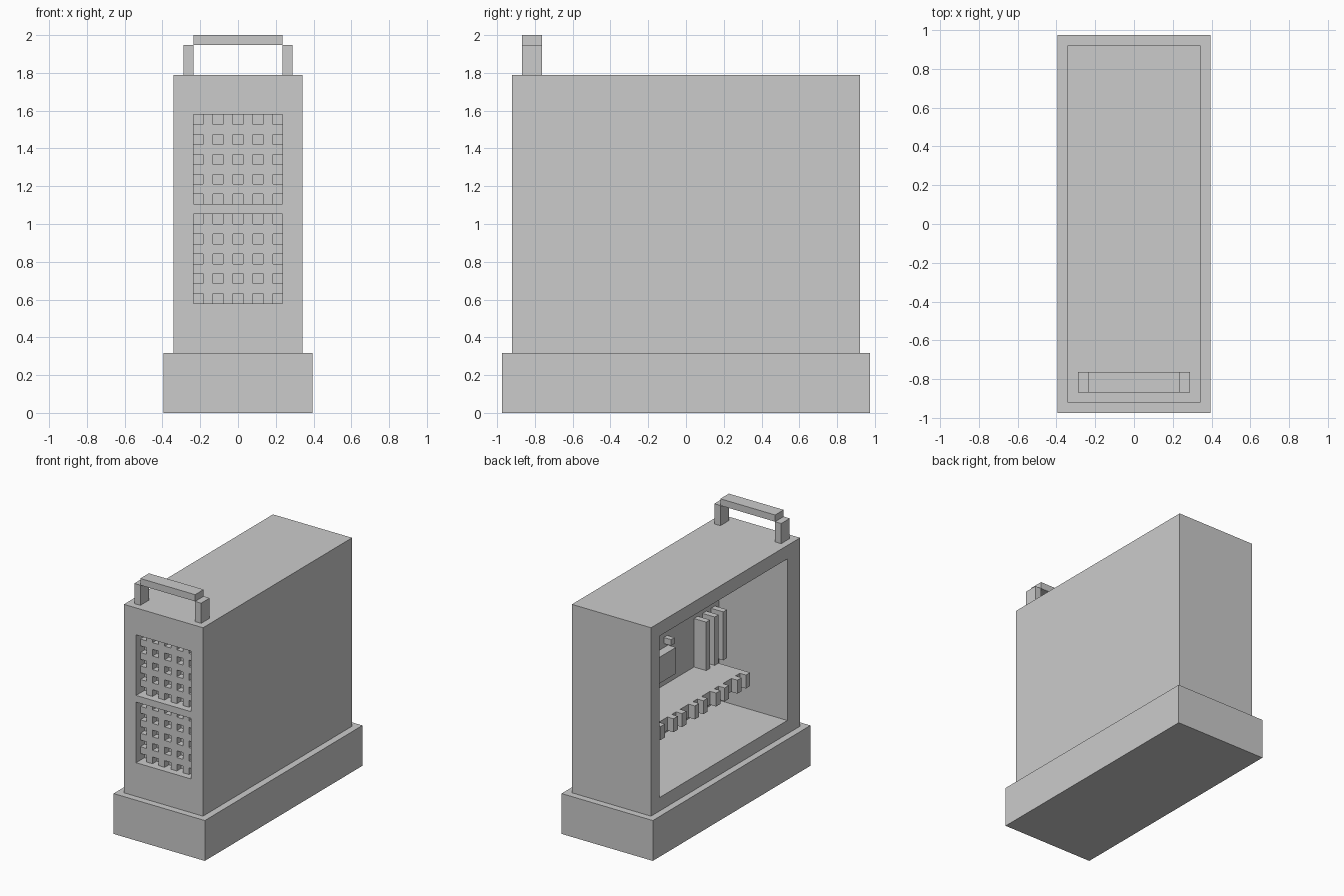
import bpy
import bmesh
from mathutils import Vector

if "Cube" in bpy.data.objects:
    bpy.data.objects.remove(bpy.data.objects["Cube"], do_unlink=True)

# The whole model sits on a grid of this step; all sizes below count steps
U = 2 / 38

grey = bpy.data.materials.new("plain_grey")
grey.use_nodes = True
grey.diffuse_color = (0.6, 0.6, 0.6, 1)
grey.node_tree.nodes["Principled BSDF"].inputs["Base Color"].default_value = grey.diffuse_color


def finish(name, bm):
    bmesh.ops.scale(bm, vec=(U, U, U), verts=bm.verts)
    bmesh.ops.recalc_face_normals(bm, faces=bm.faces)
    mesh = bpy.data.meshes.new(name)
    bm.to_mesh(mesh)
    bm.free()
    mesh.materials.append(grey)
    obj = bpy.data.objects.new(name, mesh)
    bpy.context.collection.objects.link(obj)
    return obj


def box(name, low, high):
    """Box between two opposite corners."""
    low, high = Vector(low), Vector(high)
    bm = bmesh.new()
    bmesh.ops.create_cube(bm, size=1)
    for v in bm.verts:
        v.co = (low + high) / 2 + v.co * (high - low)
    return finish(name, bm)


def cut(target, low, high):
    """Subtract a box and discard the cutter."""
    cutter = box("cutter", low, high)
    cutter.hide_render = True
    mod = target.modifiers.new("cut", "BOOLEAN")
    mod.operation = "DIFFERENCE"
    mod.solver = "EXACT"
    mod.object = cutter
    bpy.context.view_layer.objects.active = target
    bpy.ops.object.modifier_apply(modifier=mod.name)
    bpy.data.objects.remove(cutter, do_unlink=True)


def lattice(name, x0, y, z0, n):
    """Square lattice of crossing bars, one step thick and open between them."""
    bm = bmesh.new()
    rows = [[bm.verts.new((x0 + i, y, z0 + j))
             for i in range(n + 1)] for j in range(n + 1)]
    for j in range(n):
        for i in range(n):
            if i % 2 or j % 2:
                bm.faces.new((rows[j][i], rows[j][i + 1],
                              rows[j + 1][i + 1], rows[j + 1][i]))
    loose = [v for v in bm.verts if not v.link_faces]
    bmesh.ops.delete(bm, geom=loose, context="VERTS")
    extruded = bmesh.ops.extrude_face_region(bm, geom=list(bm.faces), use_keep_orig=True)
    for v in extruded["geom"]:
        if isinstance(v, bmesh.types.BMVert):
            v.co.y += 1
    return finish(name, bm)


# Plinth and hollow case, open on the right side
WALL = 4.7
box("plinth", (-7.5, -18.5, 0), (7.5, 18.5, 6))
case = box("case", (-6.5, -17.5, 6), (6.5, 17.5, 34))
cut(case, (-9, -14.5, 8), (WALL, 15.5, 32))

# Two front vents, each a recess with a lattice in it
for name, z in (("lower", 11), ("upper", 21)):
    cut(case, (-4.5, -20, z), (4.5, -15.5, z + 9))
    lattice(name + "_vent_lattice", -4.5, -16.5, z, 9)

# Carrying handle
for side, x in (("left", 5), ("right", -5)):
    box(side + "_handle_post", (x - 0.5, -16.5, 34), (x + 0.5, -14.5, 37))
box("handle_bar", (-4.5, -16.5, 37), (4.5, -14.5, 38))

# Upright memory sticks on the inner wall
for i in range(3):
    y = -8.6 - i * 2
    box(f"memory_stick_{i + 1}", (2.7, y - 0.9, 15.2), (WALL, y, 22.4))

# Processor block with a small part above it
box("processor_block", (3.4, -2.5, 16.9), (WALL, 1.5, 20.8))
box("small_component", (3.5, -2.3, 21.4), (WALL, -1.5, 22.3))

# Horizontal expansion card reaching the back wall, with teeth along its open edge
box("expansion_card", (-1.5, -11.5, 13.2), (WALL, 15.5, 15.2))
for i in range(11):
    y = -11.5 + i // 2 * 5 + i % 2 * 2
    box(f"card_tooth_{i + 1}", (-2.5, y, 13.2), (-1.5, y + 1, 15.2))
